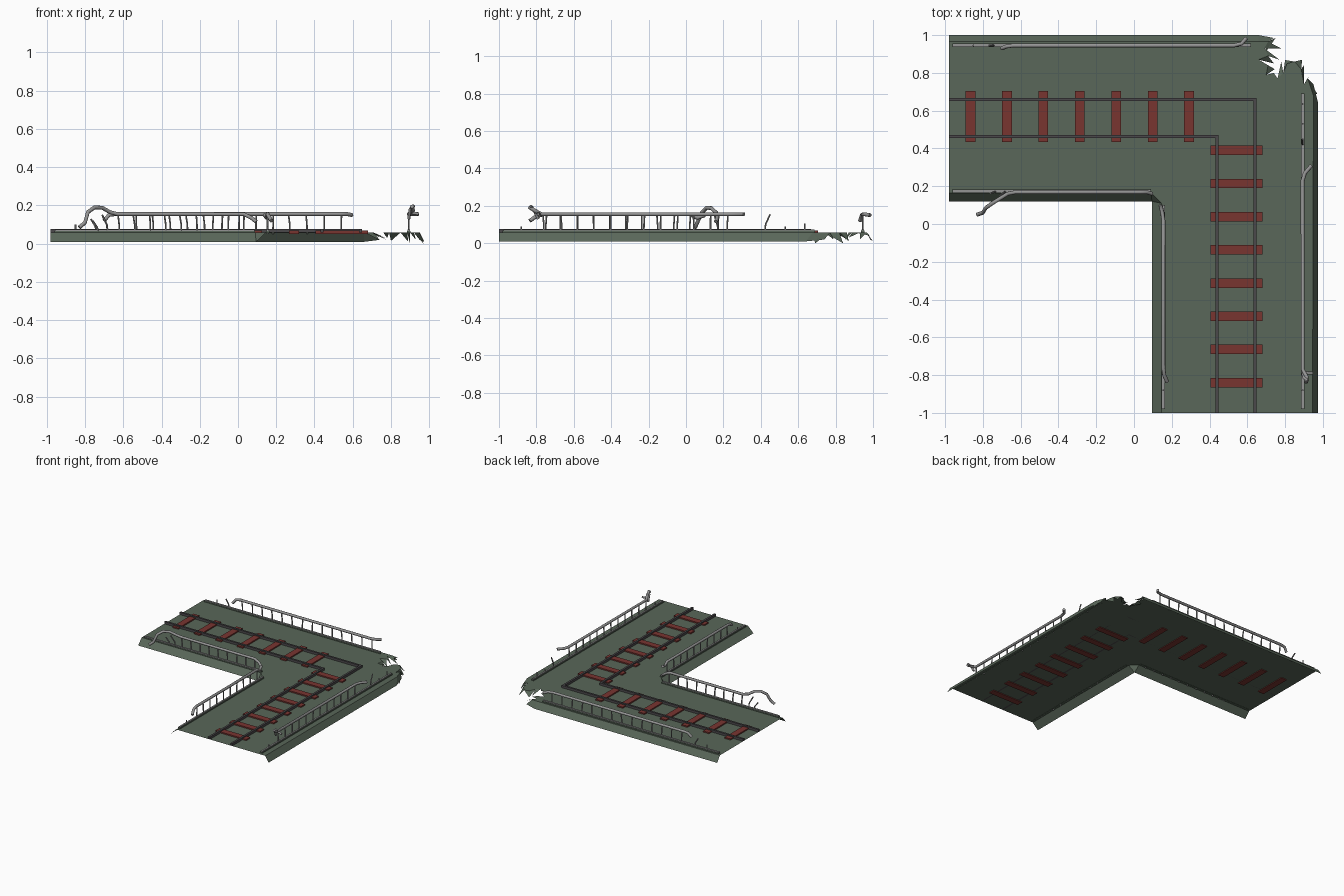
import bpy, math, random
from mathutils import Vector

random.seed(4)


def material(name, rgb):
    m = bpy.data.materials.new(name)
    m.diffuse_color = (*rgb, 1)
    return m


GREEN = material("green_paint", (0.10, 0.135, 0.10))
RED = material("red_sleeper", (0.19, 0.035, 0.03))
DARK = material("dark_rail", (0.07, 0.065, 0.07))
STEEL = material("steel", (0.30, 0.30, 0.30))
DECK, LOW, TOP = 0.058, 0.01, 0.155


def mesh(name, verts, faces, mat):
    me = bpy.data.meshes.new(name)
    me.from_pydata(verts, [], faces)
    me.materials.append(mat)
    ob = bpy.data.objects.new(name, me)
    bpy.context.collection.objects.link(ob)
    return ob


def boxes(name, spans, mat):
    """One mesh holding boxes given as (x0, x1, y0, y1, z0, z1)."""
    verts, faces = [], []
    for x0, x1, y0, y1, z0, z1 in spans:
        b = len(verts)
        verts += [(x, y, z) for z in (z0, z1) for x, y in ((x0, y0), (x1, y0), (x1, y1), (x0, y1))]
        faces += [[b + i for i in f] for f in
                  ((3, 2, 1, 0), (4, 5, 6, 7), (0, 1, 5, 4), (1, 2, 6, 5), (2, 3, 7, 6), (3, 0, 4, 7))]
    return mesh(name, verts, faces, mat)


def strip(name, upper, lower, mat):
    """Sheet joining two edge lines with the same number of points."""
    n = len(upper)
    return mesh(name, upper + lower, [(i, i + 1, n + i + 1, n + i) for i in range(n - 1)], mat)


def tubes(name, paths, radius, mat, res=2):
    cu = bpy.data.curves.new(name, 'CURVE')
    cu.dimensions = '3D'
    cu.bevel_depth, cu.bevel_resolution, cu.use_fill_caps = radius, res, True
    for pts in paths:
        s = cu.splines.new('POLY')
        s.points.add(len(pts) - 1)
        for p, co in zip(s.points, pts):
            p.co = (*co, 1)
    cu.materials.append(mat)
    tmp = bpy.data.objects.new(name, cu)
    bpy.context.collection.objects.link(tmp)
    bpy.ops.object.select_all(action='DESELECT')
    tmp.select_set(True)
    bpy.context.view_layer.objects.active = tmp
    bpy.ops.object.convert(target='MESH')
    bpy.ops.object.shade_smooth_by_angle(angle=math.radians(50))


# L-shaped deck sheet with a torn outer corner
torn = [(0.95, 0.68), (0.92, 0.77), (0.90, 0.74), (0.885, 0.82), (0.85, 0.86), (0.81, 0.85), (0.79, 0.80),
        (0.76, 0.77), (0.74, 0.80), (0.70, 0.79), (0.71, 0.84), (0.66, 0.87), (0.71, 0.89), (0.69, 0.93), (0.71, 0.965)]
outline = [(-0.98, 0.165), (0.09, 0.165), (0.145, 0.11), (0.145, -1), (0.945, -1)] + torn + [(-0.98, 0.965)]
mesh("deck", [(x, y, DECK) for x, y in outline], [list(range(len(outline)))], GREEN)

# Sloping skirts along the edges
strip("inner_skirt",
      [(-0.98, 0.165, DECK), (0.09, 0.165, DECK), (0.145, 0.11, DECK), (0.145, -1, DECK)],
      [(-0.98, 0.12, LOW), (0.095, 0.12, LOW), (0.095, 0.12, LOW), (0.095, -1, LOW)], GREEN)
strip("right_skirt",
      [(0.945, -1, DECK), (0.95, 0.68, DECK), (0.92, 0.77, DECK)],
      [(0.975, -1, LOW), (0.975, 0.64, LOW), (0.95, 0.74, 0.02)], GREEN)
strip("back_skirt",
      [(-0.98, 0.965, DECK), (0.66, 0.965, DECK), (0.71, 0.965, DECK)],
      [(-0.98, 1.0, LOW), (0.66, 1.0, LOW), (0.74, 0.985, 0.02)], GREEN)

# Bent shards hanging from the torn edge: (root a, root b, tip, tip height)
shards = [((0.71, 0.965), (0.69, 0.93), (0.78, 0.93), 0.02), ((0.69, 0.93), (0.71, 0.89), (0.77, 0.87), 0.03),
          ((0.71, 0.965), (0.69, 0.90), (0.75, 0.985), 0.04), ((0.71, 0.89), (0.66, 0.87), (0.74, 0.85), 0.02),
          ((0.71, 0.84), (0.70, 0.79), (0.745, 0.82), 0.03), ((0.76, 0.77), (0.79, 0.80), (0.78, 0.86), 0.03),
          ((0.79, 0.80), (0.85, 0.86), (0.80, 0.868), 0.015), ((0.85, 0.86), (0.885, 0.82), (0.89, 0.87), 0.01),
          ((0.885, 0.82), (0.90, 0.74), (0.90, 0.84), 0.0), ((0.90, 0.74), (0.92, 0.77), (0.93, 0.79), 0.02),
          ((0.92, 0.77), (0.95, 0.68), (0.97, 0.69), 0.0)]
verts, faces = [], []
for a, b, t, z in shards:
    i = len(verts)
    mid = [(a[k] + b[k]) / 2 * 0.35 + t[k] * 0.65 for k in (0, 1)]
    verts += [(*a, DECK), (*b, DECK), (*t, z), (*mid, DECK * 0.5 + z * 0.5 - 0.004)]
    faces += [(i, i + 1, i + 3), (i + 1, i + 2, i + 3), (i + 2, i, i + 3)]
mesh("torn_shards", verts, faces, GREEN)

# Low curb and steel foot plate under each handrail
curbs = [(-0.96, 0.09, 0.165, 0.184), (0.146, 0.165, -0.98, 0.10), (0.884, 0.903, -0.98, 0.69), (-0.96, 0.62, 0.936, 0.955)]
boxes("curbs", [(*c, DECK - 0.002, 0.067) for c in curbs], GREEN)
boxes("foot_plates", [(a + 0.003, b - 0.003, c + 0.003, d - 0.003, 0.066, 0.073) for a, b, c, d in curbs], STEEL)

# Sleepers along both legs
boxes("sleepers",
      [(-0.892 + 0.193 * i, -0.84 + 0.193 * i, 0.435, 0.705, 0.052, 0.068) for i in range(7)] +
      [(0.405, 0.68, 0.365 - 0.1757 * i, 0.415 - 0.1757 * i, 0.052, 0.068) for i in range(8)], RED)

# Track rails, mitred at the corner
for name, x, y in (("inner_track", 0.44, 0.463), ("outer_track", 0.64, 0.66)):
    w, z0, z1 = 0.008, DECK, 0.077
    ring = [(-w, z0), (w, z0), (w, z1), (-w, z1)]
    verts = [p for px, py, sx, sy in ((-0.98, y, 0, 1), (x, y, 1, 1), (x, -1, 1, 0))
             for p in [(px + o * sx, py + o * sy, z) for o, z in ring]]
    faces = [(s + i, s + (i + 1) % 4, s + 4 + (i + 1) % 4, s + 4 + i) for s in (0, 4) for i in range(4)]
    mesh(name, verts, faces + [(0, 1, 2, 3), (11, 10, 9, 8)], DARK)

# Handrails with bent, broken ends
handrails = {
    "inner_left_handrail": [(-0.83, 0.05, 0.085), (-0.80, 0.06, 0.11), (-0.785, 0.085, 0.165), (-0.75, 0.11, 0.19),
                            (-0.71, 0.135, 0.188), (-0.67, 0.16, 0.165), (-0.63, 0.168, TOP), (0.03, 0.168, TOP),
                            (0.07, 0.168, 0.135), (0.095, 0.16, 0.115)],
    "inner_right_handrail": [(0.14, 0.10, 0.15), (0.15, 0.06, 0.135), (0.155, 0.02, TOP), (0.155, -0.76, TOP),
                             (0.16, -0.80, 0.145), (0.175, -0.835, 0.12)],
    "outer_right_handrail": [(0.91, -0.84, 0.195), (0.915, -0.81, 0.175), (0.893, -0.77, TOP), (0.893, 0.23, TOP),
                             (0.905, 0.27, TOP), (0.94, 0.31, TOP)],
    "back_handrail": [(-0.70, 0.93, 0.12), (-0.675, 0.94, 0.15), (-0.64, 0.945, TOP), (0.53, 0.945, TOP),
                      (0.57, 0.955, TOP), (0.595, 0.985, 0.15)],
}
for name, pts in handrails.items():
    tubes(name, [pts], 0.0105, STEEL)

# Slim posts, a little bent, below each handrail
posts = []


def post(x, y, z=TOP, dx=0.0, dy=0.0):
    posts.append([(x, y, 0.05), (x + dx * 0.2, y + dy * 0.2, 0.05 + (z - 0.05) * 0.5), (x + dx, y + dy, z)])


for x0, x1, y, n in ((-0.62, 0.03, 0.172, 9), (-0.62, 0.54, 0.945, 14)):
    for i in range(n):
        post(x0 + (x1 - x0) * i / (n - 1), y, dx=random.uniform(-0.012, 0.006))
for y0, y1, x, n in ((0.02, -0.75, 0.155, 10), (0.22, -0.76, 0.893, 12)):
    for i in range(n):
        post(x, y0 + (y1 - y0) * i / (n - 1), dy=random.uniform(-0.006, 0.006))
# Snapped posts past the rail ends
post(-0.73, 0.172, 0.12, -0.03, -0.01)
post(-0.68, 0.172, 0.15, -0.03, -0.02)
post(-0.74, 0.945, 0.13, -0.03)
post(-0.85, 0.945, 0.10)
post(0.893, 0.42, TOP, 0, 0.03)
post(0.893, 0.53, 0.09)
post(0.893, 0.635, 0.105)
post(0.893, -0.88, 0.09)
post(0.155, -0.88, 0.09)
tubes("posts", posts, 0.005, STEEL, 1)

# Hooked end sprouting above the right handrail
tubes("bent_hook", [[(0.893, -0.79, 0.13), (0.90, -0.815, 0.18), (0.92, -0.83, 0.2)],
                    [(0.895, -0.78, TOP), (0.92, -0.79, 0.16), (0.945, 0.0 - 0.79, TOP)]], 0.008, STEEL)
